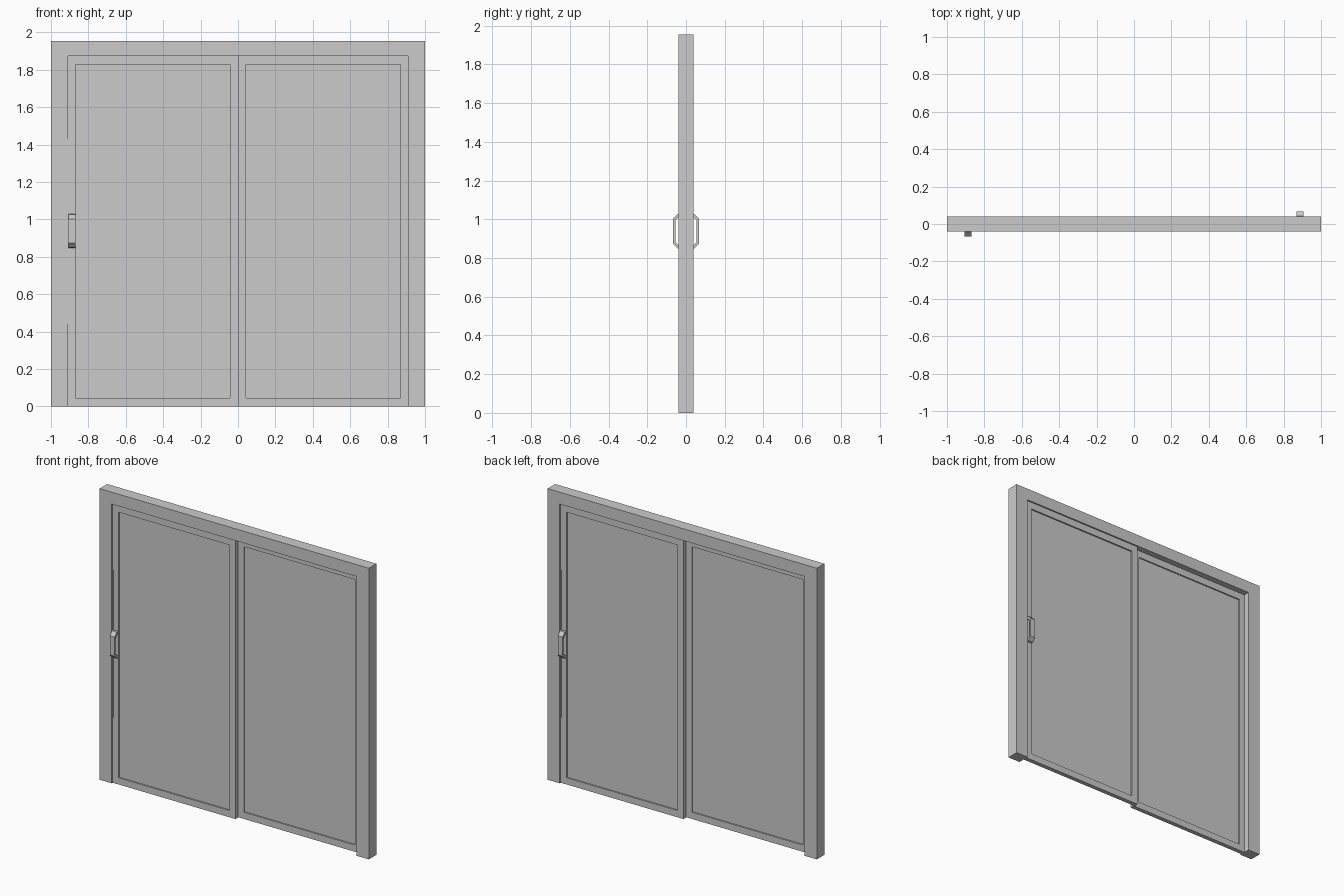
import bpy, bmesh
from mathutils import Matrix

if "Cube" in bpy.data.objects:
    bpy.data.objects.remove(bpy.data.objects["Cube"])


def finish(name, bm, turned):
    # turned parts are the same part rotated half a turn about the vertical axis
    if turned:
        bm.transform(Matrix.Rotation(3.14159265, 4, 'Z'))
    bmesh.ops.recalc_face_normals(bm, faces=bm.faces)
    mesh = bpy.data.meshes.new(name)
    bm.to_mesh(mesh)
    bm.free()
    obj = bpy.data.objects.new(name, mesh)
    bpy.context.collection.objects.link(obj)
    return obj


def extrude(bm, faces, vec):
    r = bmesh.ops.extrude_face_region(bm, geom=faces)
    verts = [g for g in r["geom"] if isinstance(g, bmesh.types.BMVert)]
    bmesh.ops.translate(bm, verts=verts, vec=vec)


def prism(name, points, vec, turned=False):
    bm = bmesh.new()
    f = bm.faces.new([bm.verts.new(p) for p in points])
    extrude(bm, [f], vec)
    return finish(name, bm, turned)


def rect(x0, x1, z0, z1, y):
    return [(x0, y, z0), (x1, y, z0), (x1, y, z1), (x0, y, z1)]


def ring(name, outer, inner, depth, turned=False):
    bm = bmesh.new()
    a = [bm.verts.new(p) for p in outer]
    b = [bm.verts.new(p) for p in inner]
    n = len(a)
    faces = [bm.faces.new((a[i], a[(i + 1) % n], b[(i + 1) % n], b[i])) for i in range(n)]
    extrude(bm, faces, (0, depth, 0))
    return finish(name, bm, turned)


# Outer frame: two jambs and a head, open at the floor
W, H, IW, IH, D = 1.0, 1.955, 0.91, 1.875, 0.04
outline = [(-W, 0), (-W, H), (W, H), (W, 0), (IW, 0), (IW, IH), (-IW, IH), (-IW, 0)]
prism("outer_frame", [(x, -D, z) for x, z in outline], (0, 2 * D, 0))

# Two sliding leaves, one per track
for side, turned in (("front", False), ("back", True)):
    ring(side + "_leaf_frame", rect(-IW, 0.002, 0, IH, -0.03),
         rect(-0.868, -0.043, 0.045, 1.828, -0.03), 0.029, turned)
    prism(side + "_glass", rect(-0.868, -0.043, 0.045, 1.828, -0.02), (0, 0.01, 0), turned)

    # Narrow seal along the jamb
    prism(side + "_seal", rect(-IW, -0.905, 0.44, 1.43, -0.034), (0, 0.004, 0), turned)

    # Pull handle: bent bar with slanted feet, profile in (y, z)
    half = [(-0.03, 0.09), (-0.043, 0.088), (-0.066, 0.065)]
    inner = [(-0.055, 0.055), (-0.04, 0.07), (-0.03, 0.072)]
    prof = half + [(y, -z) for y, z in reversed(half)]
    prof += [(y, -z) for y, z in reversed(inner)] + inner
    prism(side + "_handle", [(-0.906, y, 0.938 + z) for y, z in prof], (0.036, 0, 0), turned)
